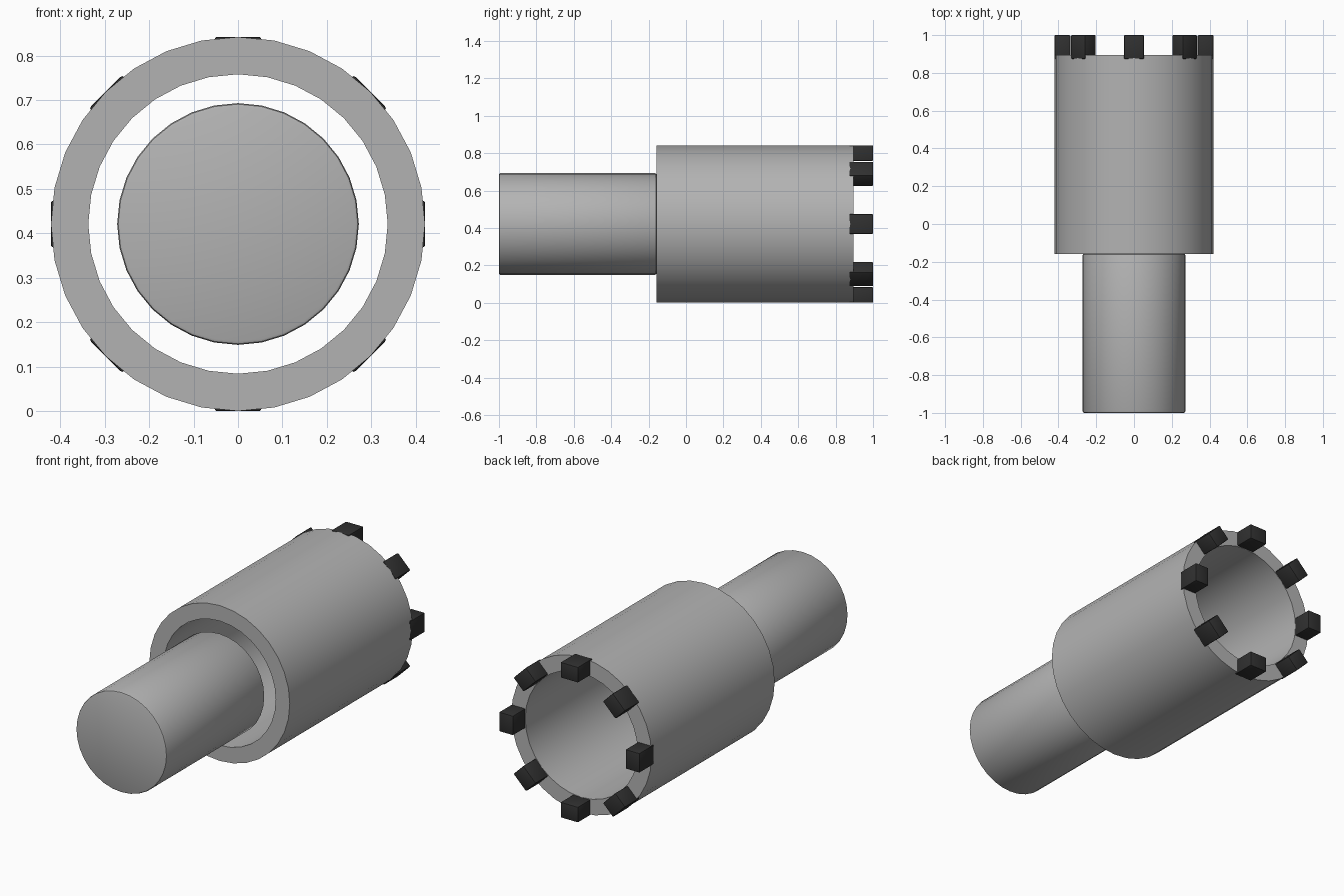
import bpy, bmesh, math
from mathutils import Matrix, Vector

if "Cube" in bpy.data.objects:
    bpy.data.objects.remove(bpy.data.objects["Cube"], do_unlink=True)

AXIS_Z = 0.421          # height of the long axis
SEGMENTS = 32


def make_material(name, rgb, roughness):
    mat = bpy.data.materials.new(name)
    mat.use_nodes = True
    mat.diffuse_color = (*rgb, 1)
    bsdf = mat.node_tree.nodes["Principled BSDF"]
    bsdf.inputs["Base Color"].default_value = (*rgb, 1)
    bsdf.inputs["Roughness"].default_value = roughness
    return mat


steel = make_material("steel grey", (0.45, 0.45, 0.45), 0.5)
dark = make_material("dark grey", (0.03, 0.03, 0.03), 0.6)


def lathe(name, profile, mat, closed):
    """Revolve (radius, y) points around the long axis."""
    bm = bmesh.new()
    rings = []
    for radius, y in profile:
        ring = []
        for i in range(SEGMENTS):
            a = math.tau * i / SEGMENTS
            ring.append(bm.verts.new((radius * math.cos(a), y, radius * math.sin(a))))
        rings.append(ring)
    pairs = list(zip(rings, rings[1:]))
    if closed:
        pairs.append((rings[-1], rings[0]))
    else:
        bm.faces.new(rings[0])
        bm.faces.new(rings[-1])
    for a, b in pairs:
        for i in range(SEGMENTS):
            j = (i + 1) % SEGMENTS
            bm.faces.new((a[i], a[j], b[j], b[i]))
    return finish(name, bm, mat, True)


def finish(name, bm, mat, smooth):
    bmesh.ops.recalc_face_normals(bm, faces=bm.faces)
    mesh = bpy.data.meshes.new(name)
    bm.to_mesh(mesh)
    bm.free()
    mesh.materials.append(mat)
    obj = bpy.data.objects.new(name, mesh)
    bpy.context.collection.objects.link(obj)
    obj.location.z = AXIS_Z
    if smooth:
        bpy.ops.object.select_all(action='DESELECT')
        obj.select_set(True)
        bpy.context.view_layer.objects.active = obj
        bpy.ops.object.shade_smooth_by_angle(angle=math.radians(40))
    return obj


# Open tube with a thick wall
lathe("barrel_tube",
      [(0.421, -0.158), (0.421, 0.895), (0.337, 0.895), (0.337, -0.158)],
      steel, True)

# Solid shank with softened rims, ending level with the tube
R, B = 0.272, 0.008
half = [(R - B, -1.0), (R - B * 0.3, -1.0 + B * 0.3), (R, -1.0 + B)]
mid = (-1.0 - 0.158)
lathe("shank", half + [(r, mid - y) for r, y in reversed(half)], steel, False)

# Ring of cutting teeth around the back rim
for i in range(8):
    bm = bmesh.new()
    bmesh.ops.create_cube(bm, size=1.0)
    bmesh.ops.scale(bm, vec=Vector((0.084, 0.126, 0.105)), verts=bm.verts)
    bmesh.ops.bevel(bm, geom=bm.edges[:], offset=0.005, segments=2,
                    profile=0.5, affect='EDGES')
    bmesh.ops.translate(bm, vec=Vector((0.379, 0.937, 0)), verts=bm.verts)
    bmesh.ops.rotate(bm, cent=(0, 0, 0), verts=bm.verts,
                     matrix=Matrix.Rotation(math.tau * i / 8, 3, 'Y'))
    finish(f"tooth_{i + 1}", bm, dark, True)
